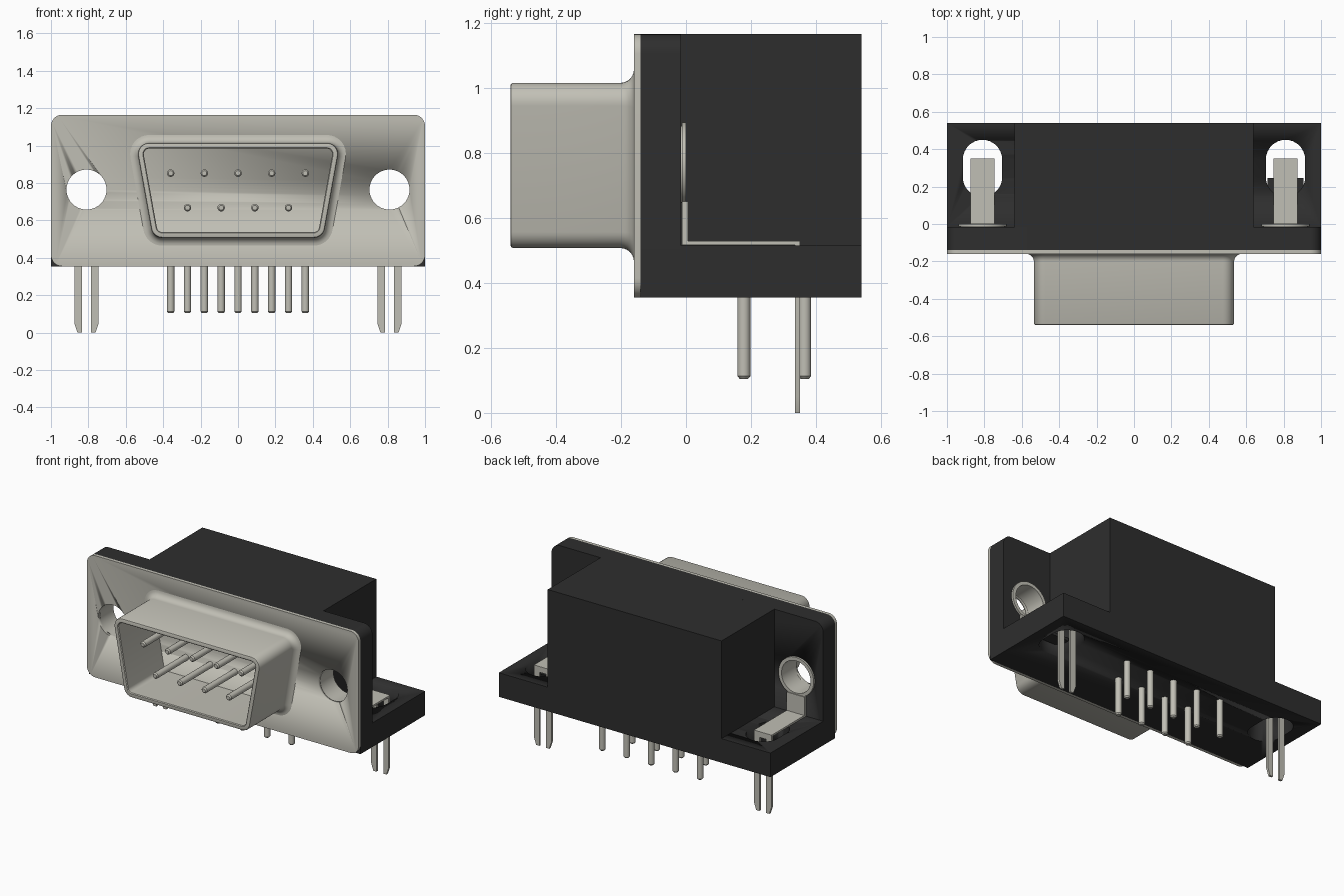
import bpy, bmesh, math
from math import sin, cos, pi, radians

if "Cube" in bpy.data.objects:
    bpy.data.objects.remove(bpy.data.objects["Cube"], do_unlink=True)


def material(name, rgb):
    m = bpy.data.materials.new(name)
    m.use_nodes = True
    m.diffuse_color = (*rgb, 1)
    bsdf = next(n for n in m.node_tree.nodes if n.type == 'BSDF_PRINCIPLED')
    bsdf.inputs["Base Color"].default_value = (*rgb, 1)
    return m


METAL = material("pale warm metal", (0.53, 0.52, 0.46))
BLACK = material("black plastic", (0.027, 0.027, 0.027))


def finish(name, bm, mat):
    bmesh.ops.recalc_face_normals(bm, faces=bm.faces[:])
    me = bpy.data.meshes.new(name)
    bm.to_mesh(me)
    bm.free()
    me.materials.append(mat)
    ob = bpy.data.objects.new(name, me)
    bpy.context.collection.objects.link(ob)
    activate(ob)
    bpy.ops.object.shade_smooth_by_angle(angle=radians(35))
    return ob


def activate(ob):
    bpy.ops.object.select_all(action='DESELECT')
    ob.select_set(True)
    bpy.context.view_layer.objects.active = ob


def place(axis, p, t):
    """Put a 2D point on the plane across the axis, at distance t."""
    u, v = p
    return {'X': (t, u, v), 'Y': (u, t, v), 'Z': (u, v, t)}[axis]


def loft(name, rings, axis, mat, loop=False):
    """Skin (outline, distance) rings; cap the ends or join them in a loop."""
    bm = bmesh.new()
    vs = [[bm.verts.new(place(axis, p, t)) for p in pts] for pts, t in rings]
    pairs = list(zip(vs, vs[1:])) + ([(vs[-1], vs[0])] if loop else [])
    n = len(vs[0])
    for a, b in pairs:
        for i in range(n):
            j = (i + 1) % n
            bm.faces.new((a[i], a[j], b[j], b[i]))
    if not loop:
        bm.faces.new(vs[0])
        bm.faces.new(vs[-1])
    return finish(name, bm, mat)


def prism(name, pts, axis, a, b, mat):
    return loft(name, [(pts, a), (pts, b)], axis, mat)


def box(name, x0, x1, y0, y1, z0, z1, mat):
    return prism(name, [(x0, y0), (x1, y0), (x1, y1), (x0, y1)], 'Z', z0, z1, mat)


def circle(cx, cy, r, n=40):
    return [(cx + r * cos(2 * pi * i / n), cy + r * sin(2 * pi * i / n)) for i in range(n)]


def arc(c, r, a0, a1, n=8):
    return [(c[0] + r * cos(radians(a0 + (a1 - a0) * i / n)),
             c[1] + r * sin(radians(a0 + (a1 - a0) * i / n))) for i in range(n + 1)]


def cut(ob, cutter):
    cutter.hide_render = True
    m = ob.modifiers.new("cut", 'BOOLEAN')
    m.operation = 'DIFFERENCE'
    m.solver = 'EXACT'
    m.object = cutter
    activate(ob)
    bpy.ops.object.modifier_apply(modifier=m.name)
    bpy.data.objects.remove(cutter, do_unlink=True)


Z0, Z1, ZB = 0.355, 1.165, 0.515      # underside, top, base top
HX, HZ, HR = 0.81, 0.765, 0.107       # mounting holes
C = 0.06                              # corner radius
SIDES = ((-1, "right"), (1, "left"))

# Outlines of the metal flange and the plastic plate behind it
top_corners = arc((1 - C, Z1 - C), C, 0, 90) + arc((C - 1, Z1 - C), C, 90, 180)
flange_pts = top_corners + arc((C - 1, Z0 + C), C, 180, 270) + arc((1 - C, Z0 + C), C, 270, 360)
plate_pts = top_corners + [(-1, Z0), (1, Z0)]
flange = prism("front_flange", flange_pts, 'Y', -0.16, -0.14, METAL)
plate = prism("housing_plate", plate_pts, 'Y', -0.14, -0.015, BLACK)

# Plastic base and centre block
base = box("housing_base", -1, 1, -0.015, 0.54, Z0, ZB, BLACK)
box("housing_block", -0.64, 0.64, -0.015, 0.54, ZB, Z1, BLACK)

for s, side in SIDES:
    x = s * HX
    # Mounting holes and base slots
    cut(flange, prism("hole_cutter", circle(x, HZ, HR), 'Y', -0.3, 0.0, METAL))
    cut(plate, prism("hole_cutter", circle(x, HZ, 0.12), 'Y', -0.3, 0.1, BLACK))
    slot = arc((x, 0.345), 0.105, 0, 180, 16) + arc((x, 0.25), 0.105, 180, 360, 16)
    cut(base, prism("slot_cutter", slot, 'Z', 0.2, 0.7, BLACK))

    # Rivet sleeve with a collar on the back of the plate
    profile = [(-0.14, HR), (0.0, HR), (0.0, 0.13), (-0.013, 0.13), (-0.013, 0.119), (-0.14, 0.119)]
    loft(side + "_rivet_sleeve", [(circle(x, HZ, r), y) for y, r in profile], 'Y', METAL, loop=True)

    # Bent strap from the sleeve to the legs
    strap = [(-0.012, 0.65), (0.006, 0.65), (0.006, 0.528), (0.35, 0.528),
             (0.35, 0.49), (0.335, 0.49), (0.335, 0.516), (-0.012, 0.516)]
    prism(side + "_strap", strap, 'X', x - 0.065, x + 0.065, METAL)

    # Forked board-lock legs with tapered outer tips
    for d, part in ((-1, "a"), (1, "b")):
        leg = [(x + d * u, z) for u, z in
               ((0.025, 0.51), (0.065, 0.51), (0.065, 0.05), (0.048, 0.0), (0.025, 0.0))]
        prism(f"{side}_lock_leg_{part}", leg, 'Y', 0.335, 0.35, METAL)

# Sill inside the left slot
box("left_slot_sill", 0.715, 0.905, 0.16, 0.245, 0.42, 0.44, BLACK)


def d_outline(off):
    """Rounded trapezoid grown or shrunk by off."""
    r, tilt = 0.06 + off, 10.2
    return (arc((0.475, 0.955), r, -tilt, 90) + arc((-0.475, 0.955), r, 90, 180 + tilt)
            + arc((-0.405, 0.567), r, 180 + tilt, 270) + arc((0.405, 0.567), r, 270, 360 - tilt))


# D-shaped shell: flared root, rolled rim, hollow inside
F = 0.042
shell = [(d_outline(F * (1 - sin(a))), -0.16 - F * (1 - cos(a)))
         for a in (radians(15 * i) for i in range(7))]
shell += [(d_outline(o), y) for o, y in
          ((0, -0.532), (-0.003, -0.538), (-0.008, -0.54), (-0.026, -0.54), (-0.031, -0.535), (-0.031, -0.16))]
loft("d_shell", shell, 'Y', METAL, loop=True)


def pin(name, axis, u, v, tip, root):
    """Round pin with a small chamfer at the tip."""
    r, c = 0.02, 0.008 if root > tip else -0.008
    loft(name, [(circle(u, v, r - 0.007, 16), tip), (circle(u, v, r, 16), tip + c),
                (circle(u, v, r, 16), root)], axis, METAL)


# Contact pins in the shell and their tails below the housing
for count, z, y, row in ((5, 0.853, 0.365, "upper"), (4, 0.668, 0.178, "lower")):
    for i in range(count):
        x = (i - (count - 1) / 2) * 0.18
        pin(f"{row}_contact_{i + 1}", 'Y', x, z, -0.49, -0.15)
        pin(f"{row}_tail_{i + 1}", 'Z', x, y, 0.105, 0.37)
